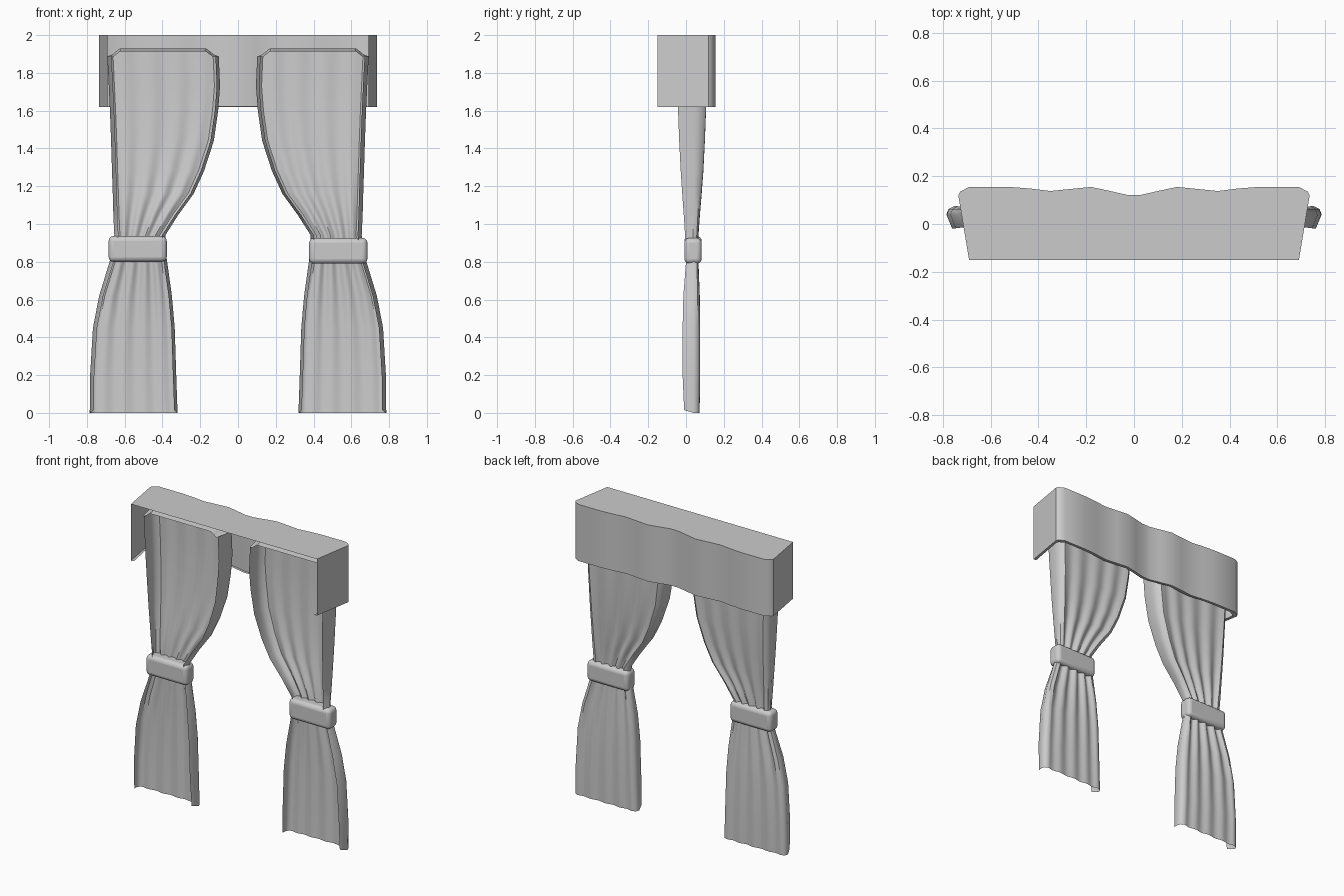
import bpy, bmesh, math

if "Cube" in bpy.data.objects:
    bpy.data.objects.remove(bpy.data.objects["Cube"])


def make_object(name, verts, faces, angle=40):
    mesh = bpy.data.meshes.new(name)
    mesh.from_pydata(verts, [], faces)
    bm = bmesh.new()
    bm.from_mesh(mesh)
    bmesh.ops.remove_doubles(bm, verts=bm.verts, dist=0.0005)
    bmesh.ops.recalc_face_normals(bm, faces=bm.faces)
    # open sheets: make sure the outside looks towards +y
    if sum(f.normal.y * f.calc_area() for f in bm.faces) < -0.01:
        bmesh.ops.reverse_faces(bm, faces=bm.faces)
    bm.to_mesh(mesh)
    bm.free()
    ob = bpy.data.objects.new(name, mesh)
    bpy.context.collection.objects.link(ob)
    smooth(ob, angle)
    return ob


def smooth(ob, angle):
    bpy.ops.object.select_all(action='DESELECT')
    ob.select_set(True)
    bpy.context.view_layer.objects.active = ob
    bpy.ops.object.shade_smooth_by_angle(angle=math.radians(angle))


def grid_faces(rows, cols):
    return [(r * cols + c, r * cols + c + 1, (r + 1) * cols + c + 1, (r + 1) * cols + c)
            for r in range(rows - 1) for c in range(cols - 1)]


# Valance: wavy box open towards -y and below, with an inward hem
half = [(0.69, -0.15), (0.735, 0.12), (0.727, 0.135), (0.69, 0.155), (0.52, 0.155),
        (0.43, 0.148), (0.35, 0.138), (0.26, 0.147), (0.18, 0.155), (0.10, 0.138), (0.03, 0.122)]
outline = half + [(-x, y) for x, y in reversed(half)]
n = len(outline)
verts = [(x * 0.97, y if y < 0 else y - 0.022, 1.622) for x, y in outline]
verts += [(x, y, 1.62) for x, y in outline]
verts += [(x, y, 2.0) for x, y in outline]
make_object("valance", verts, grid_faces(3, n) + [tuple(range(2 * n, 3 * n))], 35)

# Curtain rows: z, inner x, outer x, y of rear edge, y of fabric face
ROWS = [(0.0, 0.32, 0.785, -0.01, 0.072), (0.2, 0.327, 0.783, -0.018, 0.075),
        (0.45, 0.335, 0.768, -0.018, 0.075), (0.62, 0.35, 0.735, -0.014, 0.073),
        (0.8, 0.375, 0.68, 0.0, 0.066), (0.87, 0.385, 0.665, 0.0, 0.064),
        (0.94, 0.385, 0.655, -0.005, 0.066), (1.05, 0.315, 0.66, -0.012, 0.074),
        (1.16, 0.235, 0.663, -0.02, 0.083), (1.28, 0.18, 0.667, -0.028, 0.092),
        (1.44, 0.128, 0.672, -0.036, 0.1), (1.6, 0.105, 0.678, -0.042, 0.106),
        (1.73, 0.095, 0.684, -0.043, 0.108), (1.93, 0.102, 0.692, -0.043, 0.108)]
FOLDS = 28


def curtain(name, side):
    verts = []
    for i, (z, xi, xo, y0, y1) in enumerate(ROWS):
        top = i == len(ROWS) - 1
        w, d = xo - xi, y1 - y0
        zs = 1.89 if top else z
        ze = 0.015 if i == 0 else zs
        amp = 0.004 + 0.006 * math.exp(-((z - 0.9) / 0.45) ** 2)
        ins = 0.022
        row = [(xi + ins * 0.8, y0, ze), (xi, y0 + d * 0.6, zs), (xi + 0.008, y1 - d * 0.13, zs)]
        for k in range(FOLDS + 1):
            t = k / FOLDS
            y = y1 - amp * (1 - math.cos(t * 8 * math.pi + 0.5 * math.sin(5 * t)))
            zz = z - max(0, 0.03 - min(t, 1 - t) * 0.45) if top else z
            row.append((xi + 0.03 + t * (w - 0.06), y, zz))
        row += [(xo - 0.008, y1 - d * 0.13, zs), (xo, y0 + d * 0.6, zs), (xo - ins, y0, ze)]
        verts += row
    # folded-over top edge reaching to the rear
    left, right = row[0], row[-1]
    lip = [left] * 3
    for x, y, z in row[3:-3]:
        lip.append((min(max(x, left[0]), right[0]), left[1], z - 0.017))
    verts += lip + [right] * 3
    cols = len(row)
    make_object(name, [(side * x, y, z) for x, y, z in verts],
                grid_faces(len(ROWS) + 1, cols), 45)


# Tieback: soft rounded band around the gathered fabric
def tieback(name, side, z):
    bpy.ops.mesh.primitive_cube_add(size=1, location=(side * 0.531, 0.037, z))
    ob = bpy.context.object
    ob.name = name
    ob.scale = (0.308, 0.092, 0.136)
    bpy.ops.object.transform_apply(location=False, rotation=False, scale=True)
    bev = ob.modifiers.new("round", 'BEVEL')
    bev.width = 0.026
    bev.segments = 4
    smooth(ob, 50)


for label, side, z in (("left", -1, 0.868), ("right", 1, 0.858)):
    curtain(label + "_curtain", side)
    tieback(label + "_tieback", side, z)
